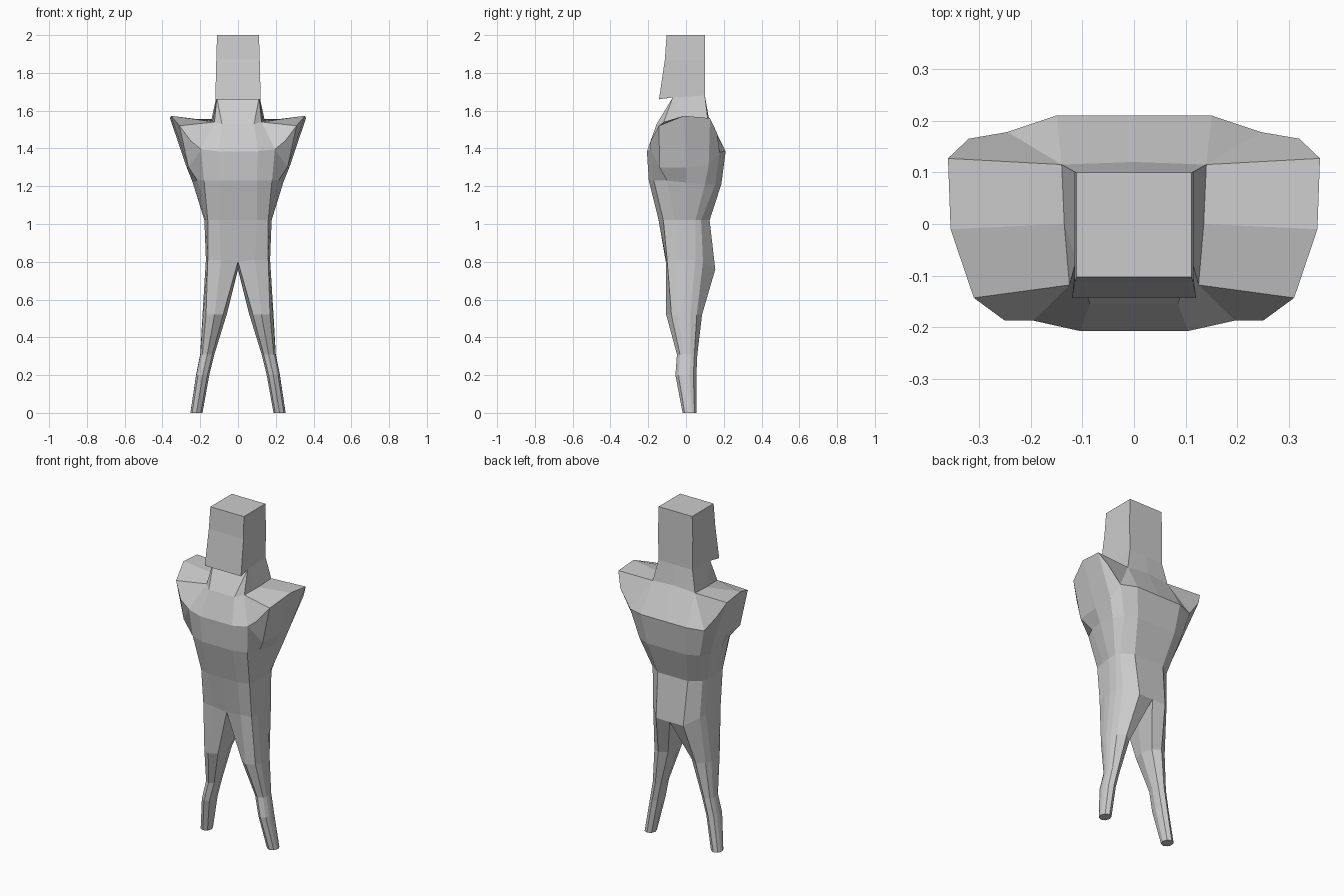
import bpy, bmesh, math

if "Cube" in bpy.data.objects:
    bpy.data.objects.remove(bpy.data.objects["Cube"])

skin = bpy.data.materials.new("light_grey")
skin.diffuse_color = (0.6, 0.6, 0.6, 1)
skin.use_nodes = True
skin.node_tree.nodes["Principled BSDF"].inputs["Base Color"].default_value = skin.diffuse_color


def half_part(name, faces):
    """Make the right half from polygons, weld it and mirror it across x."""
    bm = bmesh.new()
    for f in faces:
        bm.faces.new([bm.verts.new(p) for p in f])
    bmesh.ops.remove_doubles(bm, verts=bm.verts, dist=0.0005)
    bmesh.ops.recalc_face_normals(bm, faces=bm.faces)
    me = bpy.data.meshes.new(name)
    bm.to_mesh(me)
    bm.free()
    me.materials.append(skin)
    ob = bpy.data.objects.new(name, me)
    bpy.context.collection.objects.link(ob)
    mod = ob.modifiers.new("mirror", "MIRROR")
    mod.merge_threshold = 0.001
    return ob


def loft(rings, closed=False):
    """Quads between successive rings."""
    out = []
    n = len(rings[0])
    for a, b in zip(rings, rings[1:]):
        for i in range(n if closed else n - 1):
            j = (i + 1) % n
            out.append([a[i], a[j], b[j], b[i]])
    return out


# Torso half rings, from front centre round the side to back centre
chest = [(0, -.207, 1.385), (.105, -.207, 1.385), (.195, -.187, 1.395), (.262, -.14, 1.30),
         (.272, 0, 1.30), (.268, .12, 1.31), (.245, .178, 1.38), (.15, .21, 1.385), (0, .21, 1.385)]
ribs = [(0, -.197, 1.23), (.1, -.197, 1.23), (.18, -.17, 1.23), (.215, -.1, 1.23),
        (.24, 0, 1.22), (.235, .1, 1.21), (.2, .155, 1.21), (.13, .187, 1.21), (0, .187, 1.21)]
waist = [(0, -.145, 1.02), (.1, -.145, 1.02), (.16, -.12, 1.02), (.17, -.06, 1.02),
         (.178, 0, 1.02), (.175, .05, 1.02), (.165, .08, 1.02), (.1, .125, 1.02), (0, .125, 1.02)]
hips = [(0, -.107, .80), (.09, -.105, .81), (.16, -.1, .81), (.165, -.05, .81),
        (.17, 0, .81), (.167, .05, .81), (.155, .09, .80), (.09, .155, .76), (0, .155, .76)]

# Shoulder rim and neck base
t0, t1, t2, t3, t4 = ((.25, -.187, 1.44), (.31, -.143, 1.52), (.355, -.01, 1.573),
                      (.36, .127, 1.56), (.32, .165, 1.48))
nf, n1, nm, nb, nc = ((0, -.155, 1.53), (.125, -.118, 1.54), (.135, 0, 1.545),
                      (.14, .115, 1.555), (0, .12, 1.565))
n0 = (.085, -.155, 1.53)
torso = loft([hips, waist, ribs, chest])
torso += [
    [chest[0], chest[1], n0, nf], [chest[1], chest[2], n1, n0],
    [chest[2], t0, t1, n1], [n1, t1, t2, nm], [nm, t2, t3, nb],
    [chest[2], chest[3], t1, t0], [chest[3], chest[4], t2, t1],
    [chest[4], chest[5], t3, t2], [chest[5], chest[6], t4, t3],
    [chest[6], nb, t3, t4], [chest[6], chest[7], nb], [chest[7], chest[8], nc, nb],
]
half_part("torso", torso)

# Neck and blocky head with an overhanging chin
throat_c, throat, nape, nape_c = (0, -.07, 1.67), (.112, -.07, 1.67), (.113, .1, 1.68), (0, .1, 1.68)
chin_c, chin = (0, -.143, 1.66), (.12, -.143, 1.66)
brow = [(0, -.112, 1.87), (.115, -.112, 1.87), (.115, .1, 1.87), (0, .1, 1.87)]
crown = [(0, -.103, 2), (.111, -.103, 2), (.111, .1, 2), (0, .1, 2)]
head = loft([brow, crown]) + [
    crown, [chin_c, chin, brow[1], brow[0]], [chin, throat, nape, brow[2], brow[1]],
    [nape, nape_c, brow[3], brow[2]], [chin_c, throat_c, throat, chin],
    [nf, n0, throat, throat_c], [n0, n1, throat], [n1, nm, throat],
    [nm, nb, nape, throat], [nb, nc, nape_c, nape],
]
half_part("head_and_neck", head)

# Legs: rings matching the hip points plus the crotch
angles = [225, 270, 315, 340, 0, 20, 45, 90, 135, 180]


def leg_ring(z, x0, x1, y0, y1):
    return [((x0 + x1) / 2 + (x1 - x0) / 2 * math.cos(math.radians(a)),
             (y0 + y1) / 2 + (y1 - y0) / 2 * math.sin(math.radians(a)), z) for a in angles]


rings = [hips + [(0, .02, .765)],
         leg_ring(.52, .06, .188, -.105, .085),
         leg_ring(.31, .125, .2, -.048, .06),
         leg_ring(.2, .152, .222, -.056, .055),
         leg_ring(0, .188, .252, -.018, .056)]
half_part("legs", loft(rings, closed=True) + [rings[-1]])
